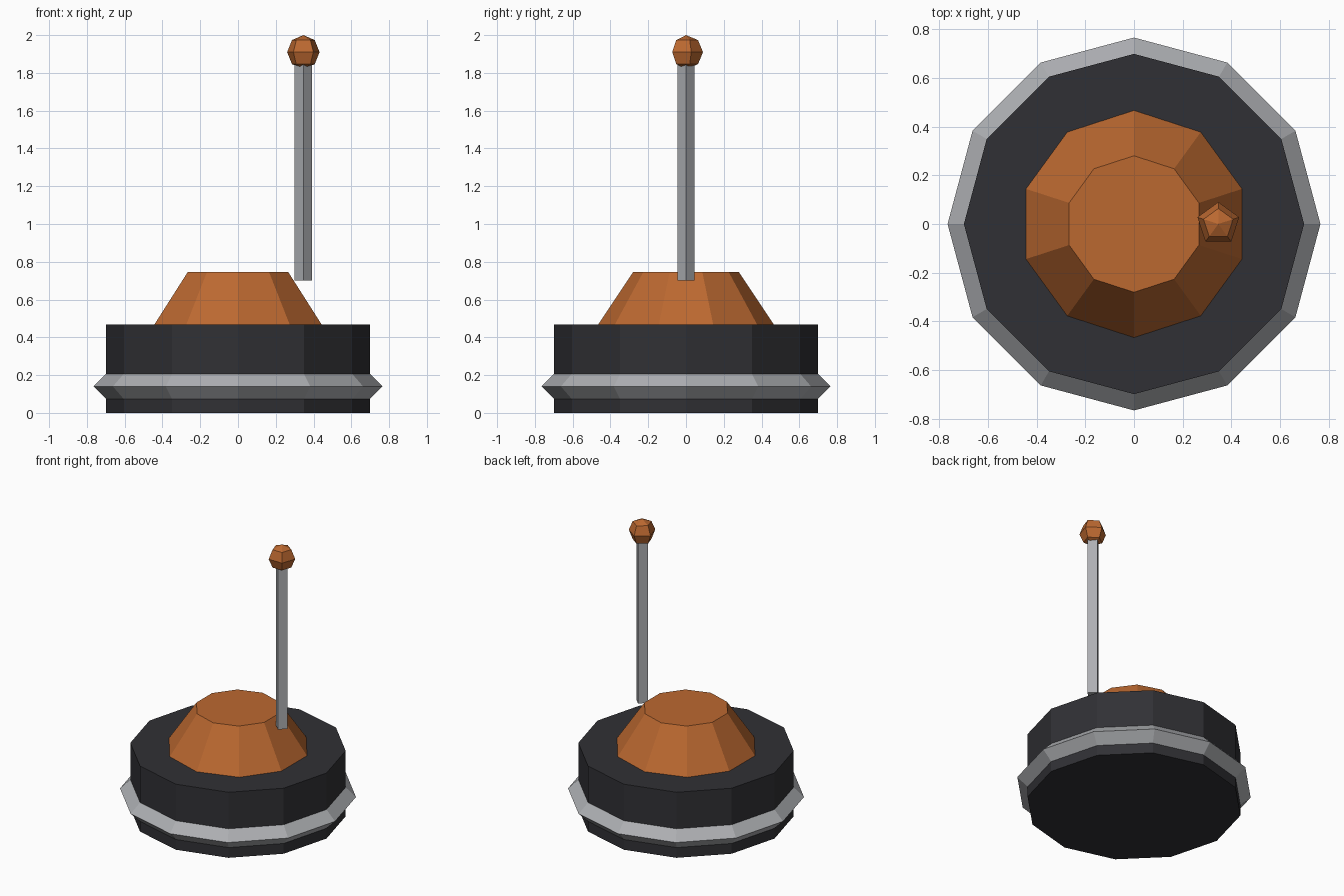
import bpy
from math import sin, cos, pi

if "Cube" in bpy.data.objects:
    bpy.data.objects.remove(bpy.data.objects["Cube"])


def material(name, rgb):
    mat = bpy.data.materials.new(name)
    mat.diffuse_color = (*rgb, 1)
    mat.use_nodes = True
    mat.node_tree.nodes["Principled BSDF"].inputs["Base Color"].default_value = mat.diffuse_color
    return mat


dark = material("dark_rubber", (0.03, 0.03, 0.035))
orange = material("orange_paint", (0.5, 0.14, 0.03))
steel = material("steel", (0.42, 0.43, 0.45))


def lathe(name, profile, sides, mat, x=0.0, ring=False):
    """Turn (radius, z) points, bottom to top, about a vertical axis at x.
    One vertex column faces +y. Open profiles get caps; rings wrap around."""
    verts, rows = [], []
    for r, z in profile:
        n = sides if r > 0 else 1
        rows.append([len(verts) + i for i in range(n)])
        verts += [(x + r * cos(pi / 2 + 2 * pi * i / sides),
                   r * sin(pi / 2 + 2 * pi * i / sides), z) for i in range(n)]
    faces = []
    for low, high in zip(rows, rows[1:] + rows[:1] if ring else rows[1:]):
        for i in range(sides):
            j = (i + 1) % sides
            quad = [low[i % len(low)], low[j % len(low)],
                    high[j % len(high)], high[i % len(high)]]
            faces.append(list(dict.fromkeys(quad)))
    if not ring:
        if len(rows[0]) > 1:
            faces.append(rows[0][::-1])
        if len(rows[-1]) > 1:
            faces.append(rows[-1])
    mesh = bpy.data.meshes.new(name)
    mesh.from_pydata(verts, [], faces)
    mesh.materials.append(mat)
    obj = bpy.data.objects.new(name, mesh)
    bpy.context.collection.objects.link(obj)
    return obj


# Drum-shaped base
lathe("base", [(0.698, 0), (0.698, 0.467)], 12, dark)

# Diamond-section band around the base
R, t, zc = 0.698, 0.067, 0.14
lathe("base_band", [(R, zc - t), (R + t, zc), (R, zc + t), (R - t, zc)],
      12, steel, ring=True)

# Tapered housing on top of the base
lathe("housing", [(0.466, 0.467), (0.28, 0.745)], 10, orange)

# Antenna mast and its ball tip
mast_x, ball_r, ball_z = 0.346, 0.09, 1.91
lathe("antenna_mast", [(0.046, 0.70), (0.046, 1.90)], 4, steel, x=mast_x)
ball = [(0 if k in (0, 4) else ball_r * sin(pi * k / 4),
         ball_z - ball_r * cos(pi * k / 4)) for k in range(5)]
lathe("antenna_ball", ball, 5, orange, x=mast_x)
